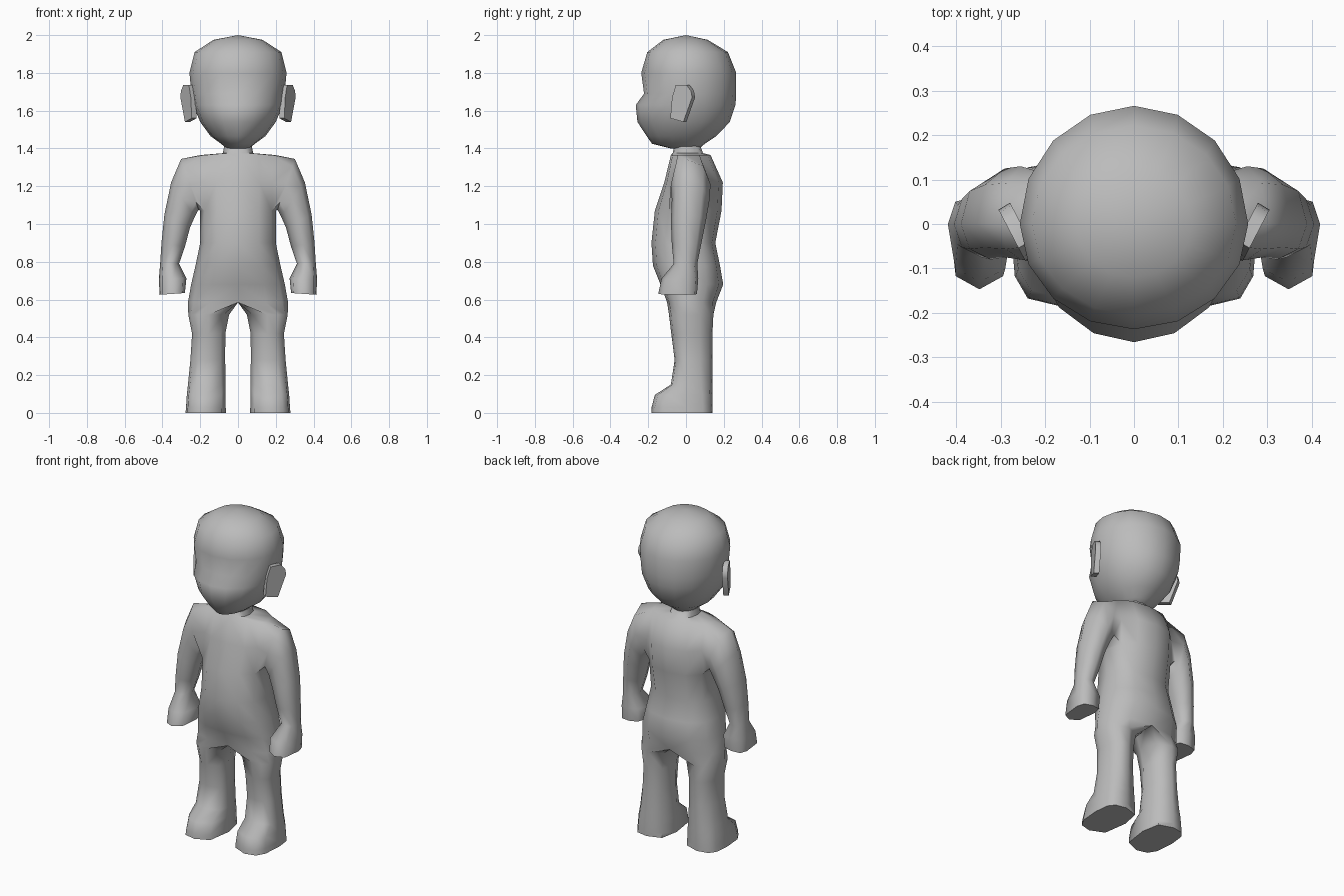
import bpy, bmesh, math
from mathutils import Vector

cube = bpy.data.objects.get("Cube")
if cube:
    bpy.data.objects.remove(cube, do_unlink=True)

grey = bpy.data.materials.new("plain_grey")
grey.use_nodes = True
grey.diffuse_color = (0.5, 0.5, 0.5, 1)
grey.node_tree.nodes["Principled BSDF"].inputs["Base Color"].default_value = (0.5, 0.5, 0.5, 1)


def finish(name, bm, angle=60):
    bmesh.ops.recalc_face_normals(bm, faces=bm.faces)
    mesh = bpy.data.meshes.new(name)
    bm.to_mesh(mesh)
    bm.free()
    mesh.materials.append(grey)
    obj = bpy.data.objects.new(name, mesh)
    bpy.context.collection.objects.link(obj)
    bpy.ops.object.select_all(action='DESELECT')
    obj.select_set(True)
    bpy.context.view_layer.objects.active = obj
    bpy.ops.object.shade_smooth_by_angle(angle=math.radians(angle))


def ring(bm, angles, centre, radius, front, back, tilt=0, power=1.0):
    """Cross-section whose front and back depths differ; power < 1 is boxier."""
    verts = []
    t = math.radians(tilt)
    for a in angles:
        c, s = math.cos(math.radians(a)), math.sin(math.radians(a))
        c = math.copysign(abs(c) ** power, c) if abs(c) > 1e-6 else 0
        s = math.copysign(abs(s) ** power, s) if abs(s) > 1e-6 else 0
        y = s * (back if s > 0 else -front)
        verts.append(bm.verts.new((centre[0] + radius * c * math.cos(t), y,
                                   centre[1] + radius * c * math.sin(t))))
    return verts


def skin(bm, a, b, closed=True):
    n = len(a)
    return [bm.faces.new((a[i], a[(i + 1) % n], b[(i + 1) % n], b[i]))
            for i in range(n if closed else n - 1)]


# Body: one half, from neck to feet, then mirrored
bm = bmesh.new()
half = [-90 + 30 * i for i in range(7)]
inner = [135, 180, 225]

# Torso rows: height, half width, front, back
torso = [(1.43, .07, -.06, .07), (1.375, .08, -.07, .09), (1.365, .2, -.08, .13),
         (1.22, .205, -.115, .195), (1.07, .2, -.165, .188), (.9, .2, -.183, .155),
         (.78, .225, -.175, .18), (.68, .248, -.135, .197)]
rows = [ring(bm, half, (0, z), w, f, b, power=.85) for z, w, f, b in torso]
crotch = ring(bm, half, (0, .585), .265, -.1, .16, power=.85)
rows.append(crotch)
strips = [skin(bm, a, b, False) for a, b in zip(rows, rows[1:])]

# Leg rows: height, centre, half width, front, back, boxiness
crotch_loop = crotch + [bm.verts.new((0, y, .585)) for y in (.1, .02, -.06)]
legs = [(.52, .155, .108, -.09, .145, .9), (.42, .155, .088, -.078, .14, .9),
        (.28, .16, .092, -.06, .14, .9), (.15, .165, .1, -.08, .14, .8),
        (.095, .168, .103, -.165, .14, .7), (.03, .17, .105, -.182, .14, .65),
        (0, .171, .107, -.184, .14, .65)]
prev = crotch_loop
for z, x, w, f, b, p in legs:
    cur = ring(bm, half + inner, (x, z), w, f, b, power=p)
    skin(bm, prev, cur)
    prev = cur
bm.faces.new(prev)

# Arm and hand rows: centre x, centre z, radius, tilt, front, back, boxiness
arms = [(.255, 1.21, .142, 71, -.08, .13, 1), (.291, 1.13, .11, 55, -.075, .125, 1),
        (.322, 1.015, .076, 27, -.08, .105, 1), (.343, .89, .063, 9, -.075, .08, 1),
        (.362, .79, .05, 0, -.065, .06, 1), (.346, .71, .073, -2, -.13, .065, .75),
        (.348, .63, .067, -4, -.147, .058, .65)]
arm_rows = [ring(bm, [45 * i for i in range(8)], (x, z), r, f, b, t, p)
            for x, z, r, t, f, b, p in arms]
for a, b in zip(arm_rows, arm_rows[1:]):
    skin(bm, a, b)
bm.faces.new(arm_rows[-1])

# Open the torso side and join the shoulder to it
hole = [strips[r][i] for r in (2, 3) for i in (2, 3)]
rim = [e for e in {e for f in hole for e in f.edges}
       if sum(f in hole for f in e.link_faces) == 1]
bmesh.ops.delete(bm, geom=hole, context='FACES')
top = arm_rows[0]
rim += [bm.edges.get((top[i], top[(i + 1) % 8])) for i in range(8)]
bmesh.ops.bridge_loops(bm, edges=[e for e in rim if e.is_valid])
bmesh.ops.mirror(bm, geom=bm.verts[:] + bm.edges[:] + bm.faces[:], axis='X', merge_dist=.0005)
bmesh.ops.remove_doubles(bm, verts=bm.verts, dist=.0005)
finish("body", bm)

# Head rows: height, half width, front, back
bm = bmesh.new()
head = [(1.4, .06, -.08, .07), (1.425, .09, -.18, .1), (1.465, .145, -.208, .16),
        (1.54, .2, -.257, .232), (1.63, .238, -.266, .262), (1.69, .247, -.222, .266),
        (1.8, .257, -.237, .266), (1.91, .23, -.205, .222), (1.975, .13, -.12, .115)]
rows = [ring(bm, [22.5 * i for i in range(16)], (0, z), w, f, b) for z, w, f, b in head]
for a, b in zip(rows, rows[1:]):
    skin(bm, a, b)
bm.faces.new(rows[0])
crown = bm.verts.new((0, 0, 2))
for i in range(16):
    bm.faces.new((rows[-1][i], rows[-1][(i + 1) % 16], crown))
finish("head", bm)

# Ears: slanted plates that flare out towards the back
outline = [(0, 1.56), (.6, 1.54), (1, 1.67), (.95, 1.705), (.75, 1.735), (.25, 1.735), (.08, 1.67)]
for side, name in ((1, "left_ear"), (-1, "right_ear")):
    bm = bmesh.new()
    base, tip, normal = Vector((.232, -.075, 0)), Vector((.292, .04, 0)), Vector((.013, -.008, 0))
    faces = []
    for sign in (1, -1):
        pts = [base.lerp(tip, u) + sign * normal + Vector((0, 0, z)) for u, z in outline]
        faces.append([bm.verts.new((p.x * side, p.y, p.z)) for p in pts])
        bm.faces.new(faces[-1])
    skin(bm, *faces)
    finish(name, bm, 50)
